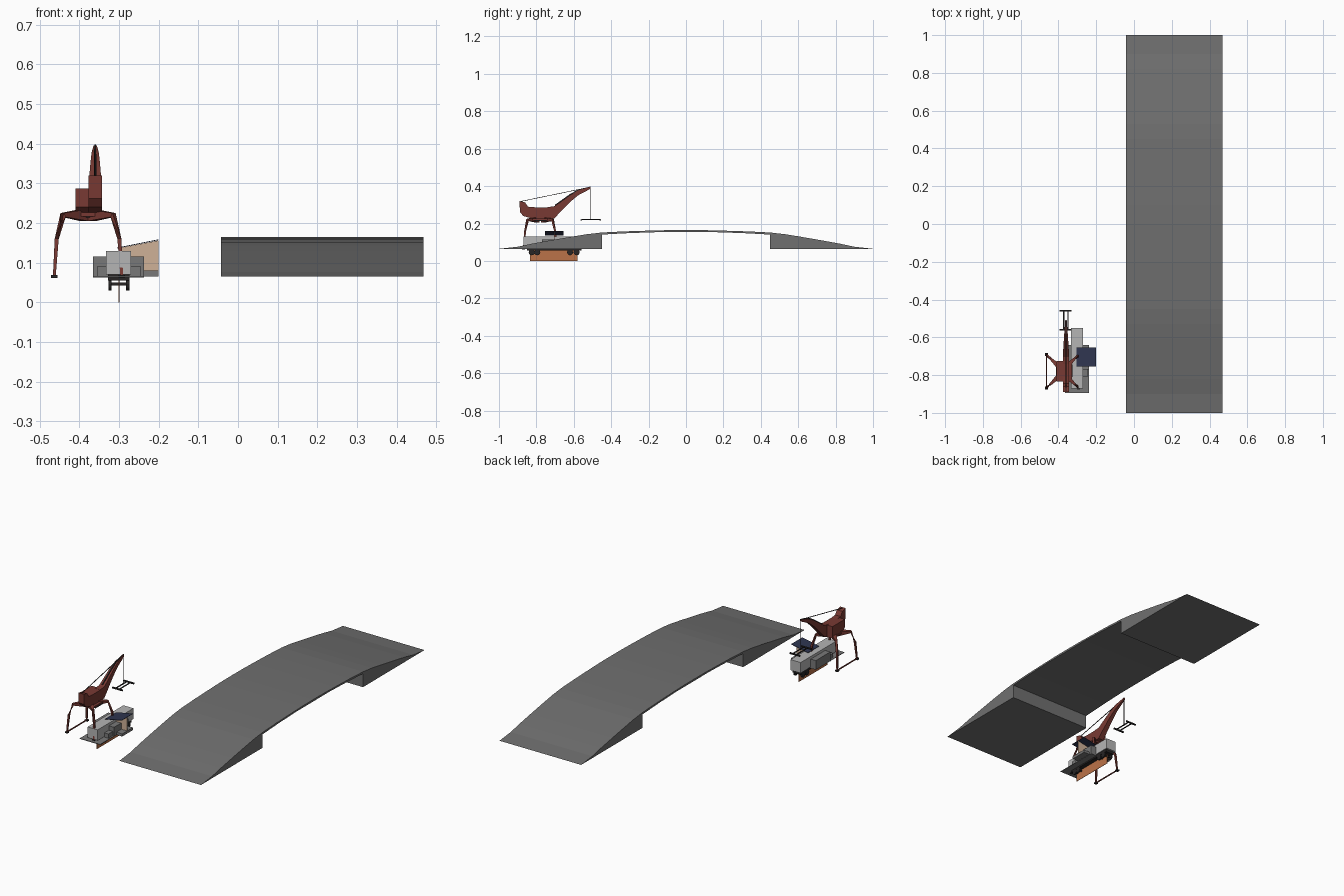
import bpy, bmesh, math
from mathutils import Vector

if "Cube" in bpy.data.objects:
    bpy.data.objects.remove(bpy.data.objects["Cube"])


def mat(name, r, g, b):
    m = bpy.data.materials.new(name)
    m.diffuse_color = (r, g, b, 1)
    m.use_nodes = True
    m.node_tree.nodes["Principled BSDF"].inputs["Base Color"].default_value = m.diffuse_color
    return m


ASPHALT = mat("asphalt grey", 0.16, 0.16, 0.16)
RED = mat("rust red", 0.19, 0.042, 0.033)
BLACK = mat("black steel", 0.02, 0.018, 0.018)
PALE = mat("pale grey", 0.46, 0.46, 0.46)
GREY = mat("mid grey", 0.19, 0.19, 0.19)
NAVY = mat("navy", 0.028, 0.036, 0.08)
BEIGE = mat("beige", 0.62, 0.44, 0.31)
ORANGE = mat("rust orange", 0.5, 0.17, 0.065)


def make(name, verts, faces, m):
    me = bpy.data.meshes.new(name)
    me.from_pydata([tuple(v) for v in verts], [], faces)
    bm = bmesh.new()
    bm.from_mesh(me)
    bmesh.ops.recalc_face_normals(bm, faces=bm.faces)
    bm.to_mesh(me)
    bm.free()
    me.materials.append(m)
    ob = bpy.data.objects.new(name, me)
    bpy.context.collection.objects.link(ob)
    return ob


def loft(name, rings, m):
    n = len(rings[0])
    verts = [v for r in rings for v in r]
    faces = [(i * n + j, i * n + (j + 1) % n, (i + 1) * n + (j + 1) % n, (i + 1) * n + j)
             for i in range(len(rings) - 1) for j in range(n)]
    faces += [tuple(range(n)), tuple(range(len(verts) - n, len(verts)))]
    return make(name, verts, faces, m)


def extrude_x(name, profile, x0, x1, m):
    return loft(name, [[(x, y, z) for y, z in profile] for x in (x0, x1)], m)


def box(name, x0, x1, y0, y1, z0, z1, m):
    return extrude_x(name, [(y0, z0), (y1, z0), (y1, z1), (y0, z1)], x0, x1, m)


def beam(name, points, widths, m):
    pts = [Vector(p) for p in points]
    rings = []
    for i, p in enumerate(pts):
        d = (pts[min(i + 1, len(pts) - 1)] - pts[max(i - 1, 0)]).normalized()
        up = Vector((0, 0, 1)) if abs(d.z) < 0.95 else Vector((0, 1, 0))
        s = d.cross(up).normalized()
        t = s.cross(d)
        w = widths[i] / 2
        rings.append([p + s * a * w + t * b * w for a, b in ((1, 1), (-1, 1), (-1, -1), (1, -1))])
    return loft(name, rings, m)


# Road bridge: S-shaped ramps, solid abutments, thin arched span
half = [(1, .065), (.9, .076), (.82, .093), (.72, .111), (.61, .13), (.53, .143), (.45, .152),
        (.33, .158), (.2, .162), (.1, .1645)]
top = [(-y, z) for y, z in half] + [(0, .165)] + half[::-1]
under = [(.45, .065), (.45, .141), (.3, .149), (.15, .154)]
bottom = under + [(-y, z) for y, z in under[::-1]]
# abutments and span are separate lofts so that every section is a clean strip
left = [p for p in top if p[0] <= -.449]
for s, side in ((1, "front"), (-1, "back")):
    extrude_x(side + "_abutment", [(s * y, z) for y, z in left] + [(-.45 * s, .065)], -.043, .468, ASPHALT)
span = [p for p in top if abs(p[0]) <= .451]
extrude_x("bridge_span", span + [p for p in bottom if p[1] > .1], -.043, .468, ASPHALT)

# Crane portal: four bent legs, sloping arms, foot rails
cx, cy = -.378, -.78
for sx in (-1, 1):
    for sy in (-1, 1):
        P = lambda dx, dy, z: (cx + sx * dx, cy + sy * dy, z)
        beam("portal_leg", [P(.01, .015, .22), P(.063, .067, .22), P(.079, .08, .16), P(.085, .088, .066)],
             [.03, .012, .01, .007], RED)
        box("leg_foot", cx + sx * .085 - .008, cx + sx * .085 + .008,
            cy + sy * .088 - .008, cy + sy * .088 + .008, .061, .069, BLACK)
box("foot_rail", cx - .088, cx - .082, cy - .088, cy + .088, .064, .069, RED)
box("portal_deck", cx - .035, cx + .05, cy - .04, cy + .05, .217, .226, RED)
box("turntable", -.395, -.325, cy - .03, cy + .035, .214, .218, BLACK)

# Crane machine house and counterweight
extrude_x("machine_house", [(-.835, .24), (-.815, .226), (-.725, .226), (-.725, .287), (-.835, .287)],
          -.41, -.343, RED)
extrude_x("counterweight", [(-.89, .32), (-.888, .262), (-.87, .24), (-.82, .226), (-.81, .287),
                            (-.845, .29), (-.86, .313)], -.377, -.343, RED)

# Curved tapering boom: y, top, bottom, half width
boom = [(-.74, .288, .226, .017), (-.705, .292, .226, .016), (-.67, .316, .264, .015),
        (-.62, .352, .315, .012), (-.575, .378, .352, .009), (-.51, .396, .386, .004)]
loft("boom", [[(-.36 - w, y, b), (-.36 + w, y, b), (-.36 + w, y, t), (-.36 - w, y, t)]
              for y, t, b, w in boom], RED)
beam("boom_spine", [(-.36, -.7, .297), (-.36, -.62, .354), (-.36, -.575, .38), (-.36, -.51, .396)],
     [.006, .006, .005, .004], BLACK)

# Cables and spreader
beam("stay_cable", [(-.36, -.885, .318), (-.36, -.515, .394)], [.003, .003], BLACK)
beam("hoist_cable", [(-.36, -.512, .392), (-.36, -.512, .222)], [.003, .003], BLACK)
for x in (-.372, -.35):
    box("spreader_rail", x - .003, x + .003, -.56, -.457, .219, .223, BLACK)
for y in (-.56, -.458):
    box("spreader_end", -.395, -.33, y - .004, y + .004, .215, .222, BLACK)

# Rail wagon
box("wagon_body", -.333, -.27, -.87, -.55, .07, .13, PALE)
box("wagon_frame", -.328, -.274, -.85, -.56, .055, .07, BLACK)
for y in (-.825, -.795, -.62, -.585):
    for x in (-.323, -.278):
        bpy.ops.mesh.primitive_cylinder_add(vertices=12, radius=.016, depth=.008, location=(x, y, .046),
                                            rotation=(0, math.pi / 2, 0))
        w = bpy.context.object
        w.name = "wagon_wheel"
        w.data.materials.append(BLACK)
    box("wagon_axle", -.323, -.278, y - .004, y + .004, .042, .05, BLACK)

# Quay slab, loading block, low plinth and hanging side sheet
box("quay_slab", -.365, -.237, -.895, -.64, .063, .066, GREY)
box("loading_block", -.365, -.237, -.77, -.64, .066, .115, GREY)
box("low_step", -.355, -.245, -.81, -.77, .066, .09, GREY)
box("plinth", -.237, -.2, -.75, -.655, .065, .08, GREY)
box("side_sheet", -.301, -.299, -.835, -.58, 0, .064, ORANGE)

# Shelter: upright beige wall under a tilted navy roof
loft("shelter_wall", [[(-.3, y, .066), (-.2, y, .066), (-.2, y, .156), (-.3, y, .137)]
                      for y in (-.706, -.704)], BEIGE)
loft("shelter_roof", [[(-.305, y, .136), (-.2, y, .157), (-.2, y, .159), (-.305, y, .138)]
                      for y in (-.755, -.655)], NAVY)
